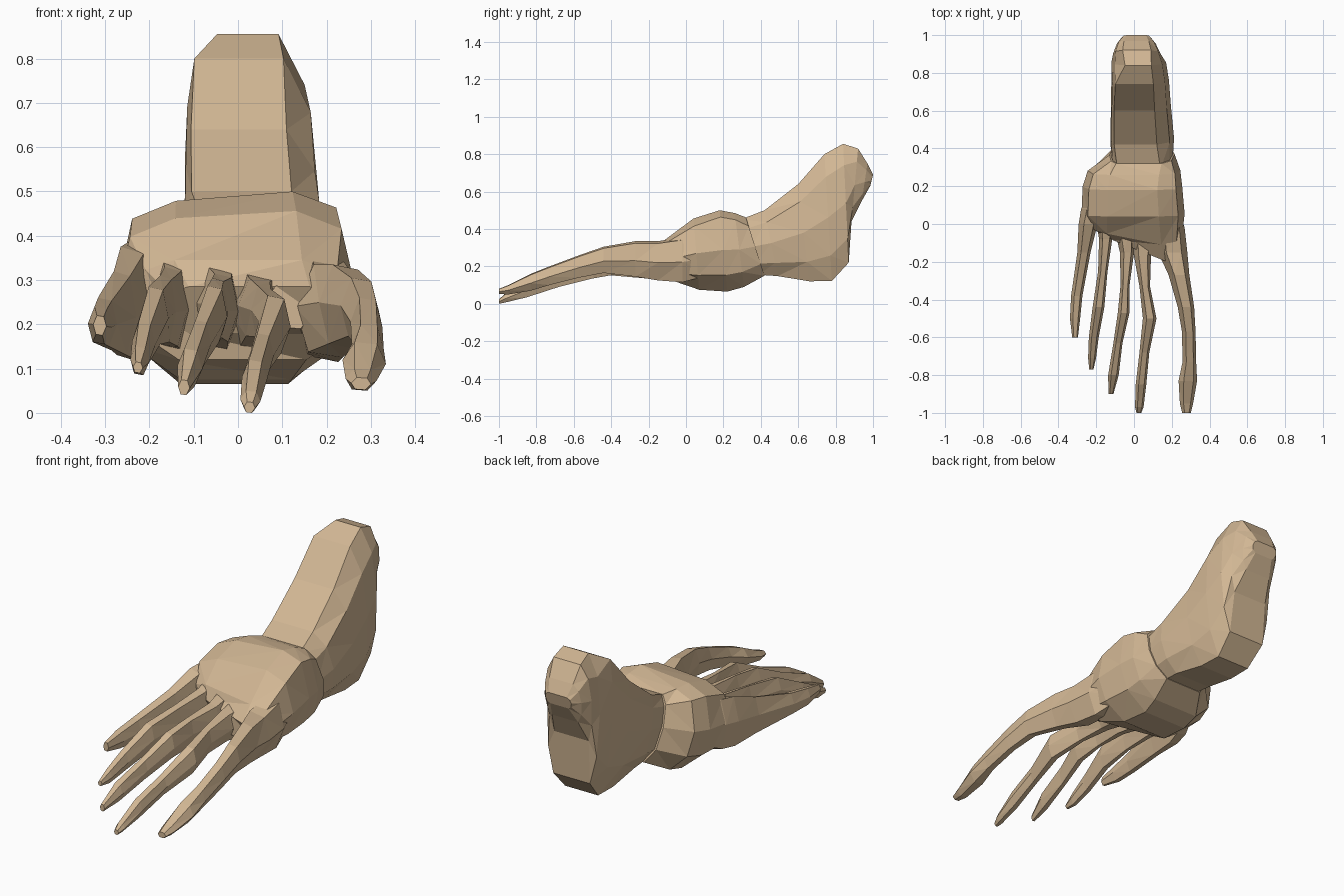
import bpy, bmesh

skin = bpy.data.materials.new("tan skin")
skin.diffuse_color = (0.64, 0.47, 0.295, 1)
parts = []


def loft(name, rings):
    """Skin a closed flat-shaded tube over rings of equal point count."""
    bm = bmesh.new()
    loops = [[bm.verts.new(p) for p in r] for r in rings]
    n = len(loops[0])
    for a, b in zip(loops, loops[1:]):
        for i in range(n):
            bm.faces.new((a[i], a[(i + 1) % n], b[(i + 1) % n], b[i]))
    bm.faces.new(loops[0])
    bm.faces.new(loops[-1])
    bmesh.ops.recalc_face_normals(bm, faces=bm.faces)
    bmesh.ops.triangulate(bm, faces=bm.faces)
    me = bpy.data.meshes.new(name)
    bm.to_mesh(me)
    bm.free()
    me.materials.append(skin)
    ob = bpy.data.objects.new(name, me)
    bpy.context.collection.objects.link(ob)
    parts.append(ob)


def slanted(yt, zt, yb, zb, xl, xr, il, ir, ib, skew=0.0, tilt=0.0, sh=0.82):
    """Ring between a top and a bottom point; il / ir / ib inset the corners,
    sh is the height of the shoulders."""
    w = xr - xl
    pts = [(xl + il * w, 1), (xr - ir * w, 1), (xr - ir * w * 0.25, sh),
           (xr, 0.5), (xr - ib * w * 0.25, 0.2), (xr - ib * w, 0),
           (xl + ib * w, 0), (xl + ib * w * 0.25, 0.22),
           (xl, 0.55), (xl + il * w * 0.25, sh + 0.02)]
    return [(x, yb + (yt - yb) * v + skew * x, zb + (zt - zb) * v + tilt * x * v)
            for x, v in pts]


# Palm and wrist; the knuckle line runs further forward on the right
palm = [
    (-0.13, 0.285, -0.07, 0.18, -0.17, 0.22, 0.15, 0.15, 0.15, -0.4, 0, 0.85),
    (-0.08, 0.345, -0.03, 0.12, -0.23, 0.25, 0.18, 0.22, 0.2, -0.2, 0, 0.88),
    (0.04, 0.448, 0.07, 0.075, -0.278, 0.268, 0.25, 0.25, 0.27, 0, 0.06, 0.88),
    (0.18, 0.49, 0.22, 0.065, -0.272, 0.255, 0.25, 0.25, 0.27, 0, 0.08, 0.9),
    (0.26, 0.48, 0.31, 0.09, -0.245, 0.245, 0.24, 0.23, 0.24, 0, 0.04, 0.9),
    (0.32, 0.462, 0.42, 0.15, -0.13, 0.215, 0.1, 0.2, 0.2, 0, 0, 0.85),
]
loft("palm", [slanted(*r) for r in palm])

# Forearm, bending up to a rounded elbow
arm = [
    (0.29, 0.45, 0.39, 0.155, -0.12, 0.205, 0.1, 0.2, 0.2),
    (0.42, 0.50, 0.49, 0.148, -0.125, 0.212, 0.06, 0.27, 0.2),
    (0.60, 0.64, 0.66, 0.12, -0.122, 0.195, 0.05, 0.27, 0.2),
    (0.74, 0.80, 0.78, 0.122, -0.12, 0.185, 0.07, 0.27, 0.2),
    (0.84, 0.855, 0.87, 0.22, -0.12, 0.17, 0.25, 0.27, 0.15),
    (0.92, 0.83, 0.885, 0.44, -0.11, 0.14, 0.2, 0.2, 0.12),
    (0.97, 0.75, 0.94, 0.55, -0.09, 0.115, 0.18, 0.18, 0.15),
    (1.0, 0.69, 0.985, 0.63, -0.06, 0.085, 0.15, 0.15, 0.15),
]
loft("forearm", [slanted(*r) for r in arm])


def digit(name, stations):
    """Six-sided finger; each station is y, centre x, width, bottom z, top z."""
    rings = []
    for y, x, w, b, t in stations:
        h = t - b
        rings.append([(x - w * 0.22, y, t), (x + w * 0.3, y, t - h * 0.06),
                      (x + w / 2, y, b + h * 0.45), (x + w * 0.2, y, b),
                      (x - w * 0.3, y, b + h * 0.06), (x - w / 2, y, b + h * 0.55)])
    loft(name, rings)


# Five long thin fingers
digit("outer_left_finger", [
    (0.24, -0.17, 0.08, 0.20, 0.36), (0.08, -0.225, 0.11, 0.125, 0.385),
    (0.0, -0.243, 0.10, 0.115, 0.375), (-0.15, -0.265, 0.07, 0.13, 0.32),
    (-0.38, -0.303, 0.06, 0.15, 0.26), (-0.50, -0.312, 0.054, 0.155, 0.24),
    (-0.60, -0.312, 0.03, 0.175, 0.22)])
digit("left_finger", [
    (0.05, -0.15, 0.11, 0.14, 0.36), (-0.08, -0.15, 0.07, 0.15, 0.33),
    (-0.25, -0.165, 0.05, 0.16, 0.31), (-0.44, -0.188, 0.062, 0.155, 0.285),
    (-0.60, -0.213, 0.052, 0.11, 0.205), (-0.71, -0.222, 0.042, 0.085, 0.15),
    (-0.77, -0.226, 0.022, 0.09, 0.115)])
digit("middle_finger", [
    (0.0, -0.05, 0.12, 0.14, 0.34), (-0.15, -0.037, 0.075, 0.16, 0.315),
    (-0.32, -0.047, 0.048, 0.17, 0.305), (-0.47, -0.055, 0.062, 0.16, 0.287),
    (-0.63, -0.085, 0.048, 0.11, 0.21), (-0.80, -0.109, 0.056, 0.06, 0.145),
    (-0.90, -0.122, 0.026, 0.04, 0.075)])
digit("right_finger", [
    (-0.03, 0.05, 0.15, 0.14, 0.32), (-0.17, 0.045, 0.09, 0.165, 0.305),
    (-0.33, 0.057, 0.056, 0.165, 0.287), (-0.50, 0.083, 0.072, 0.135, 0.265),
    (-0.68, 0.055, 0.052, 0.09, 0.18), (-0.85, 0.037, 0.056, 0.035, 0.12),
    (-0.97, 0.028, 0.045, 0.006, 0.05), (-1.0, 0.026, 0.025, 0.0, 0.025)])
digit("outer_right_finger", [
    (0.15, 0.165, 0.10, 0.16, 0.36), (-0.02, 0.198, 0.14, 0.115, 0.355),
    (-0.15, 0.205, 0.155, 0.125, 0.335),
    (-0.27, 0.238, 0.11, 0.145, 0.335), (-0.44, 0.275, 0.087, 0.165, 0.305),
    (-0.57, 0.29, 0.072, 0.14, 0.26), (-0.73, 0.293, 0.072, 0.10, 0.20),
    (-0.83, 0.285, 0.098, 0.07, 0.16), (-0.95, 0.278, 0.07, 0.05, 0.10),
    (-1.0, 0.278, 0.045, 0.052, 0.08)])

# Web of palm before the last finger
digit("finger_web", [
    (0.0, 0.12, 0.18, 0.14, 0.33), (-0.165, 0.115, 0.13, 0.19, 0.287)])

# Weld everything into one skin so no hidden surfaces remain
hand = parts[0]
bpy.context.view_layer.objects.active = hand
for part in parts[1:]:
    mod = hand.modifiers.new("weld", "BOOLEAN")
    mod.operation = "UNION"
    mod.solver = "EXACT"
    mod.object = part
    bpy.ops.object.modifier_apply(modifier=mod.name)
    bpy.data.objects.remove(part)
hand.name = "hand_and_forearm"
